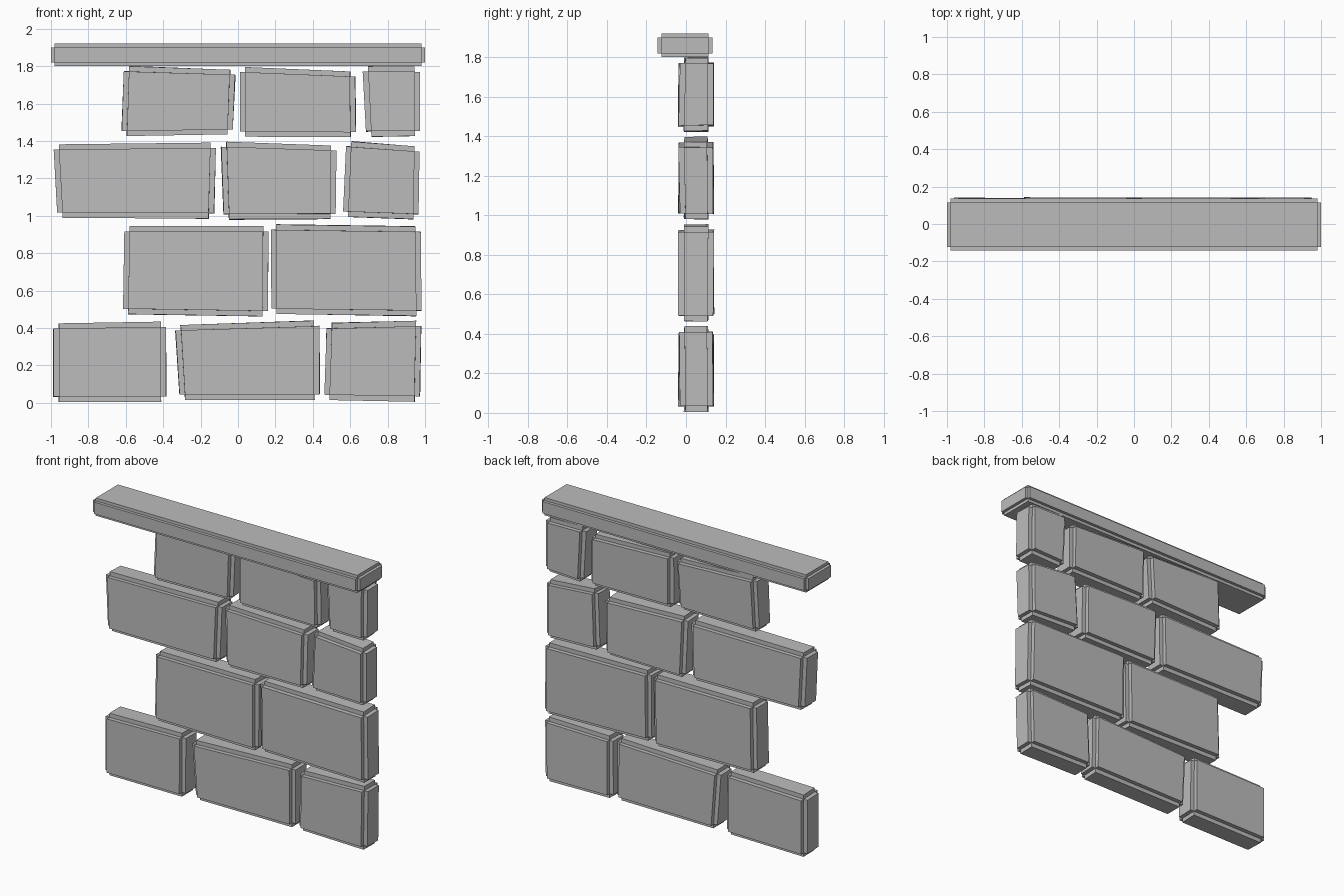
import bpy, bmesh, random
from mathutils import Vector

if "Cube" in bpy.data.objects:
    bpy.data.objects.remove(bpy.data.objects["Cube"])
random.seed(4)

stone = bpy.data.materials.new("stone grey")
stone.diffuse_color = (0.5, 0.5, 0.5, 1)
stone.use_nodes = True
stone.node_tree.nodes["Principled BSDF"].inputs["Base Color"].default_value = stone.diffuse_color


def notched_block(name, quad, y0, y1, step, jitter=0.0):
    """Block with a square notch along every edge, warped to a quad (BL, BR, TR, TL in x, z)."""
    bl, br, tr, tl = [Vector(p) for p in quad]
    rnd = lambda: random.uniform(-jitter, jitter)
    corner = {}
    for j, y in ((0, y0), (1, y1)):
        for (i, k), p in {(0, 0): bl, (1, 0): br, (1, 1): tr, (0, 1): tl}.items():
            dx, dz = (rnd(), rnd()) if j else (0, 0)
            corner[i, j, k] = Vector((p.x + dx, y + rnd(), p.y + dz))
    size = ((br - bl).length, y1 - y0, (tl - bl).length)
    cuts = [(0, step / s, 1 - step / s, 1) for s in size]

    bm = bmesh.new()
    verts = {}

    def vert(g):
        if g not in verts:
            t = [cuts[a][g[a]] for a in range(3)]
            co = Vector()
            for c, p in corner.items():
                w = 1
                for a in range(3):
                    w *= t[a] if c[a] else 1 - t[a]
                co += p * w
            verts[g] = bm.verts.new(co)
        return verts[g]

    # a core cell plus one raised slab on each of its six sides
    cells = {(1, 1, 1), (0, 1, 1), (2, 1, 1), (1, 0, 1), (1, 2, 1), (1, 1, 0), (1, 1, 2)}
    for c in cells:
        for a in range(3):
            for side in (0, 1):
                n = list(c)
                n[a] += 2 * side - 1
                if tuple(n) in cells:
                    continue
                b, d = (a + 1) % 3, (a + 2) % 3
                loop = []
                for ob, od in ((0, 0), (1, 0), (1, 1), (0, 1)):
                    g = list(c)
                    g[a] += side
                    g[b] += ob
                    g[d] += od
                    loop.append(vert(tuple(g)))
                bm.faces.new(loop if side else loop[::-1])
    mesh = bpy.data.meshes.new(name)
    bm.to_mesh(mesh)
    bm.free()
    mesh.materials.append(stone)
    bpy.context.collection.objects.link(bpy.data.objects.new(name, mesh))


# bricks, course by course from the ground up
courses = [
    [((-.985, .005), (-.385, .005), (-.385, .435), (-.985, .425)),
     ((-.31, .015), (.435, .015), (.435, .44), (-.335, .415)),
     ((.46, .015), (.97, .005), (.98, .44), (.475, .425))],
    [((-.615, .475), (.16, .462), (.163, .945), (-.608, .945)),
     ((.178, .475), (.982, .465), (.978, .942), (.175, .953))],
    [((-.965, .988), (-.13, .985), (-.117, .1392 * 10), (-.988, 1.382)),
     ((-.075, .982), (.522, .985), (.528, 1.375), (-.09, 1.398)),
     ((.56, .995), (.965, .982), (.972, 1.37), (.578, 1.398))],
    [((-.622, 1.425), (-.028, 1.435), (-.016, 1.78), (-.61, 1.8)),
     ((.01, 1.422), (.63, 1.42), (.625, 1.77), (.01, 1.797)),
     ((.685, 1.425), (.975, 1.425), (.975, 1.798), (.665, 1.798))],
]
for r, row in enumerate(courses):
    for n, quad in enumerate(row):
        notched_block(f"brick_course{r + 1}_{n + 1}", quad, -.035, .138, .028, .006)

# coping slab on top
notched_block("coping", ((-1, 1.8), (1, 1.8), (1, 1.92), (-1, 1.92)), -.143, .135, .02)
